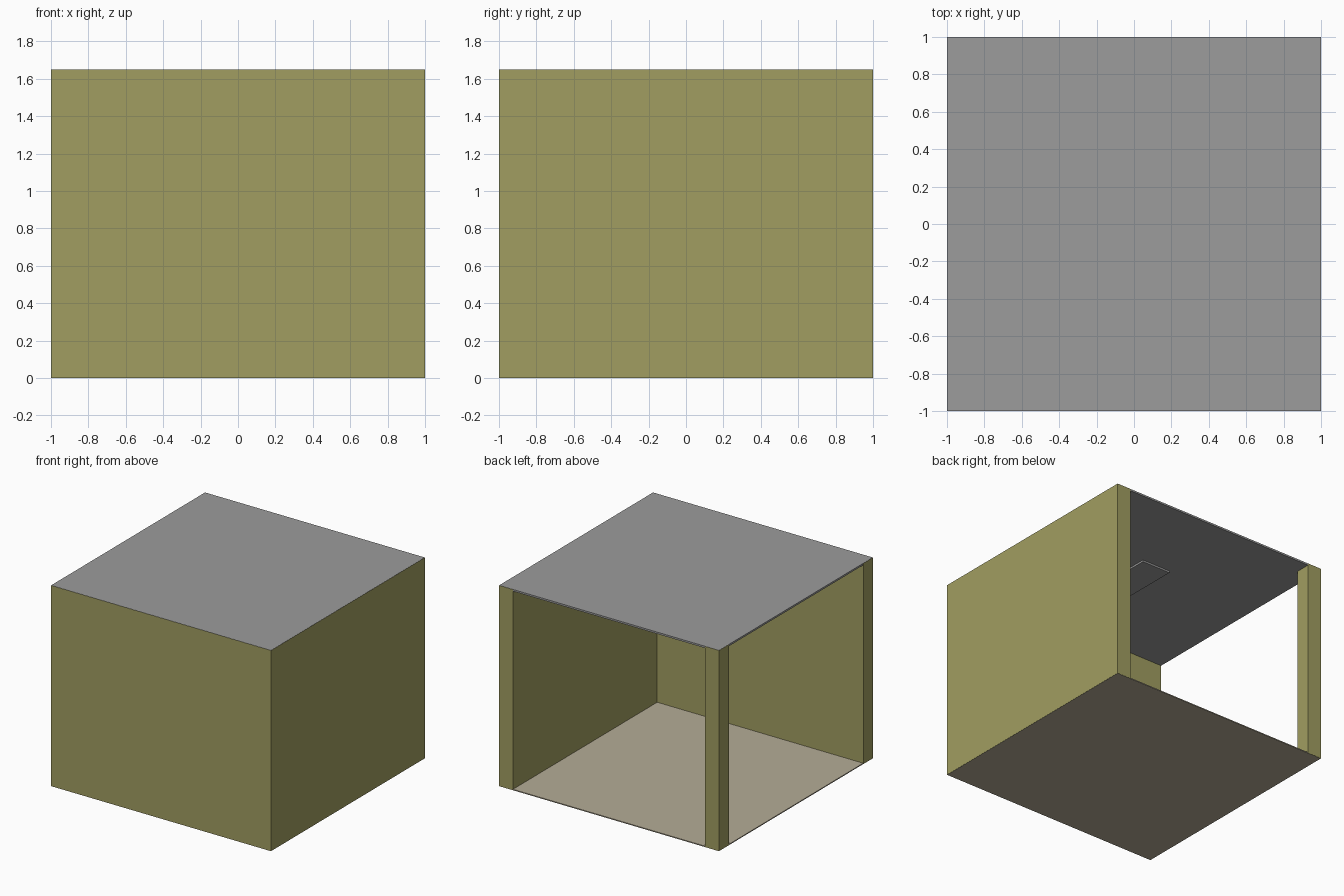
import bpy

if "Cube" in bpy.data.objects:
    bpy.data.objects.remove(bpy.data.objects["Cube"])


def srgb(r, g, b):
    return [((c / 255 + 0.055) / 1.055) ** 2.4 for c in (r, g, b)] + [1.0]


def material(name, rgb):
    m = bpy.data.materials.new(name)
    m.diffuse_color = srgb(*rgb)
    m.use_nodes = True
    m.node_tree.nodes["Principled BSDF"].inputs["Base Color"].default_value = m.diffuse_color
    return m


khaki = material("khaki wall", (161, 158, 97))
grey = material("grey roof", (156, 156, 156))
beige = material("beige floor", (181, 172, 150))


def box(name, x, y, z, mat):
    """Box given by its (min, max) range along each axis."""
    bpy.ops.mesh.primitive_cube_add(
        size=1, location=[(a + b) / 2 for a, b in (x, y, z)])
    ob = bpy.context.object
    ob.name = name
    ob.scale = [b - a for a, b in (x, y, z)]
    bpy.ops.object.transform_apply(location=False, rotation=False, scale=True)
    ob.data.materials.append(mat)
    return ob


H = 1.65      # total height
T = 0.127     # wall thickness
E = 0.999     # slabs sit a hair inside the wall faces
wall_z = (0.001, H - 0.001)

# Floor and roof slabs
box("floor", (-E, E), (-E, E), (0, 0.008), beige)
box("roof", (-E, E), (-E, E), (H - 0.015, H), grey)

# Two solid walls, and a post at the open corner
box("front_wall", (-1, 1), (-1, -1 + T), wall_z, khaki)
box("right_wall", (1 - T, 1), (-1 + T, 1), wall_z, khaki)
box("corner_post", (-1, -1 + T), (1 - T, 1), wall_z, khaki)

# Flat panel under the ceiling
box("ceiling_panel", (-0.13, 0.13), (-0.26, 0.26), (H - 0.03, H - 0.014), grey)
